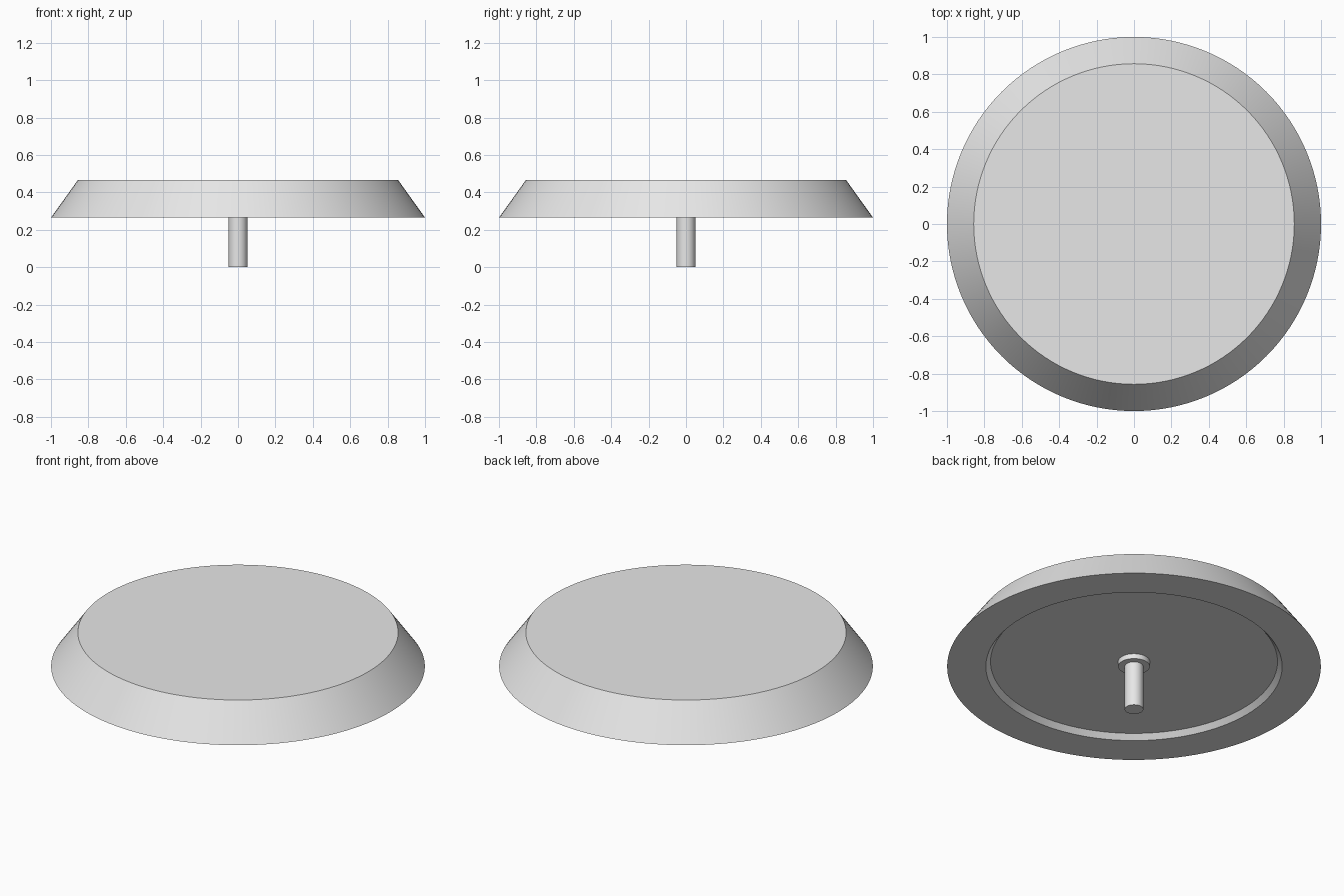
import bpy
import bmesh
from math import radians, tau
from mathutils import Matrix

cube = bpy.data.objects.get("Cube")
if cube:
    bpy.data.objects.remove(cube, do_unlink=True)

# Single grey finish
grey = bpy.data.materials.new("light grey")
grey.use_nodes = True
colour = (0.8, 0.8, 0.8, 1)
grey.diffuse_color = colour
grey.node_tree.nodes["Principled BSDF"].inputs["Base Color"].default_value = colour


def lathe(name, profile, segments):
    """Revolve (radius, z) points around z; both ends are closed with flat discs."""
    bm = bmesh.new()
    rings = []
    for radius, z in profile:
        ring = [bm.verts.new(Matrix.Rotation(tau * i / segments, 3, 'Z').col[0] * radius)
                for i in range(segments)]
        for v in ring:
            v.co.z = z
        rings.append(ring)
    for a, b in zip(rings, rings[1:]):
        for i in range(segments):
            j = (i + 1) % segments
            bm.faces.new((a[i], a[j], b[j], b[i]))
    bm.faces.new(rings[0])
    bm.faces.new(rings[-1])
    bmesh.ops.recalc_face_normals(bm, faces=bm.faces)
    mesh = bpy.data.meshes.new(name)
    bm.to_mesh(mesh)
    bm.free()
    mesh.materials.append(grey)
    obj = bpy.data.objects.new(name, mesh)
    bpy.context.collection.objects.link(obj)
    bpy.ops.object.select_all(action='DESELECT')
    obj.select_set(True)
    bpy.context.view_layer.objects.active = obj
    bpy.ops.object.shade_smooth_by_angle(angle=radians(30))
    return obj


# Bevelled disc with a shallow drafted recess underneath
lathe("disc", [(0.768, 0.295), (0.793, 0.265), (1, 0.265), (0.857, 0.465)], 128)

# Central stud with a collar seated in the recess
lathe("stud", [(0.05, 0), (0.05, 0.265), (0.085, 0.265), (0.085, 0.295)], 64)
